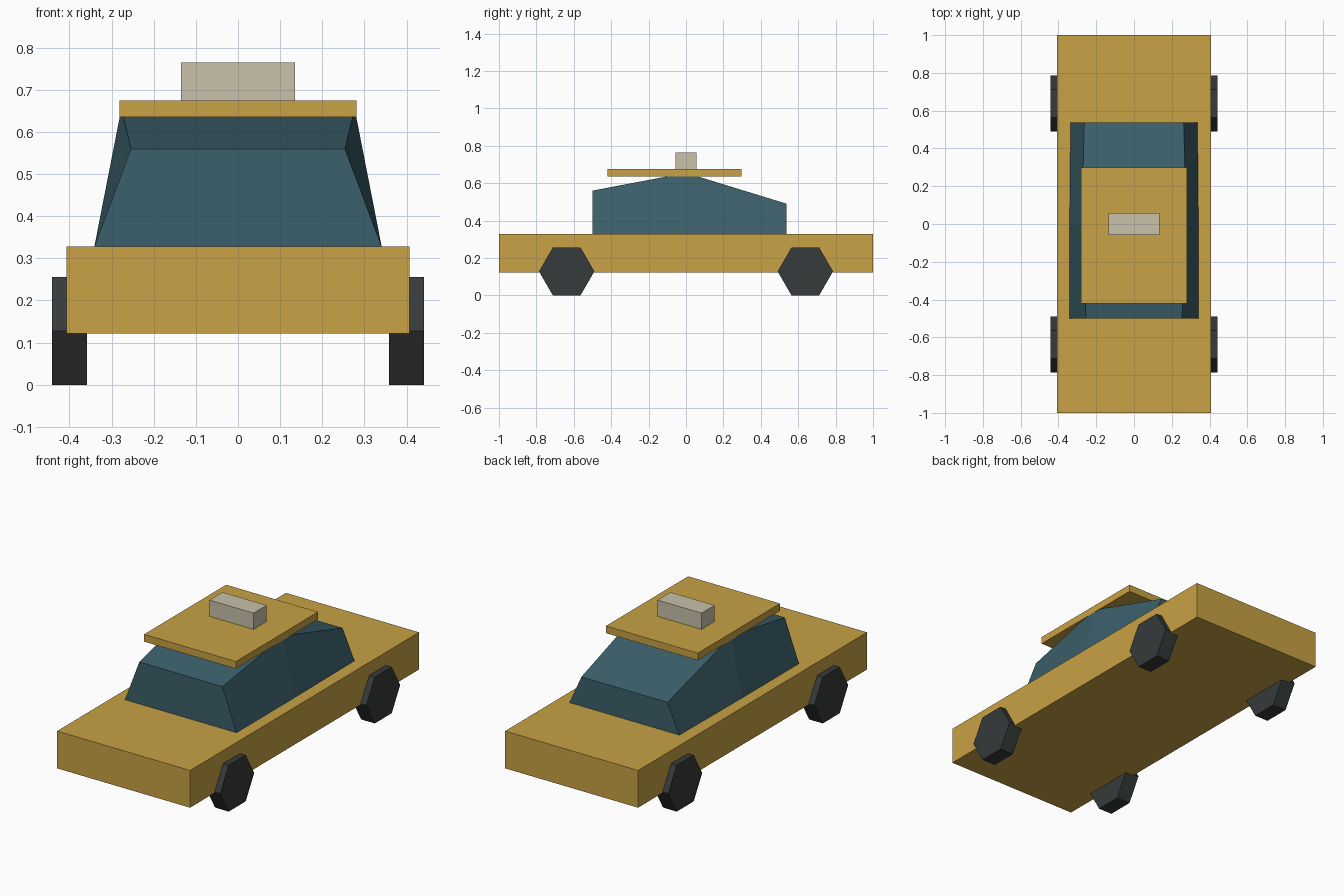
import bpy, bmesh, math
from mathutils import Matrix

if "Cube" in bpy.data.objects:
    bpy.data.objects.remove(bpy.data.objects["Cube"])


def paint(name, rgb):
    m = bpy.data.materials.new(name)
    m.diffuse_color = (*rgb, 1)
    m.use_nodes = True
    m.node_tree.nodes["Principled BSDF"].inputs["Base Color"].default_value = m.diffuse_color
    return m


YELLOW = paint("taxi_yellow", (0.58, 0.36, 0.058))
GLASS = paint("teal_glass", (0.044, 0.115, 0.145))
RUBBER = paint("dark_rubber", (0.037, 0.043, 0.043))
CREAM = paint("cream", (0.58, 0.535, 0.40))


def finish(name, bm, mat):
    bmesh.ops.recalc_face_normals(bm, faces=bm.faces[:])
    me = bpy.data.meshes.new(name)
    bm.to_mesh(me)
    bm.free()
    me.materials.append(mat)
    ob = bpy.data.objects.new(name, me)
    bpy.context.collection.objects.link(ob)
    return ob


def box(name, half_x, y0, y1, z0, z1, mat):
    bm = bmesh.new()
    bmesh.ops.create_cube(bm, size=1)
    for v in bm.verts:
        v.co = (v.co.x * 2 * half_x, y1 if v.co.y > 0 else y0, z1 if v.co.z > 0 else z0)
    return finish(name, bm, mat)


# Slab parts: body, roof panel and roof sign
box("body", 0.407, -1.0, 1.0, 0.122, 0.328, YELLOW)
box("roof", 0.281, -0.42, 0.298, 0.635, 0.675, YELLOW)
box("roof_sign", 0.135, -0.057, 0.057, 0.675, 0.765, CREAM)

# Cabin: three cross-sections (y, base half width, top half width, top z)
sections = [(-0.5, 0.341, 0.254, 0.56), (0.0, 0.341, 0.277, 0.655), (0.538, 0.336, 0.263, 0.49)]
bm = bmesh.new()
rings = [[bm.verts.new(c) for c in ((-b, y, 0.328), (b, y, 0.328), (t, y, z), (-t, y, z))]
         for y, b, t, z in sections]
for r, s in zip(rings, rings[1:]):
    for i in range(4):
        j = (i + 1) % 4
        bm.faces.new((r[i], r[j], s[j], s[i]))
bm.faces.new(rings[0])
bm.faces.new(rings[-1])
finish("cabin_glass", bm, GLASS)

# Hexagonal wheels with flats at top and bottom
for side, sx in (("left", -1), ("right", 1)):
    for end, sy in (("front", -1), ("rear", 1)):
        bm = bmesh.new()
        rim = [bm.verts.new((-0.042, 0.148 * math.cos(k * math.pi / 3),
                             0.148 * math.sin(k * math.pi / 3))) for k in range(6)]
        disc = bm.faces.new(rim)
        ext = bmesh.ops.extrude_face_region(bm, geom=[disc])["geom"]
        for v in ext:
            if isinstance(v, bmesh.types.BMVert):
                v.co.x = 0.042
        # keep the inner disc so the wheel stays closed
        if not disc.is_valid or len(bm.faces) < 8:
            bmesh.ops.holes_fill(bm, edges=bm.edges[:], sides=6)
        bmesh.ops.transform(bm, verts=bm.verts[:],
                            matrix=Matrix.Translation((sx * 0.4, sy * 0.638, 0.128)))
        finish(f"wheel_{end}_{side}", bm, RUBBER)
